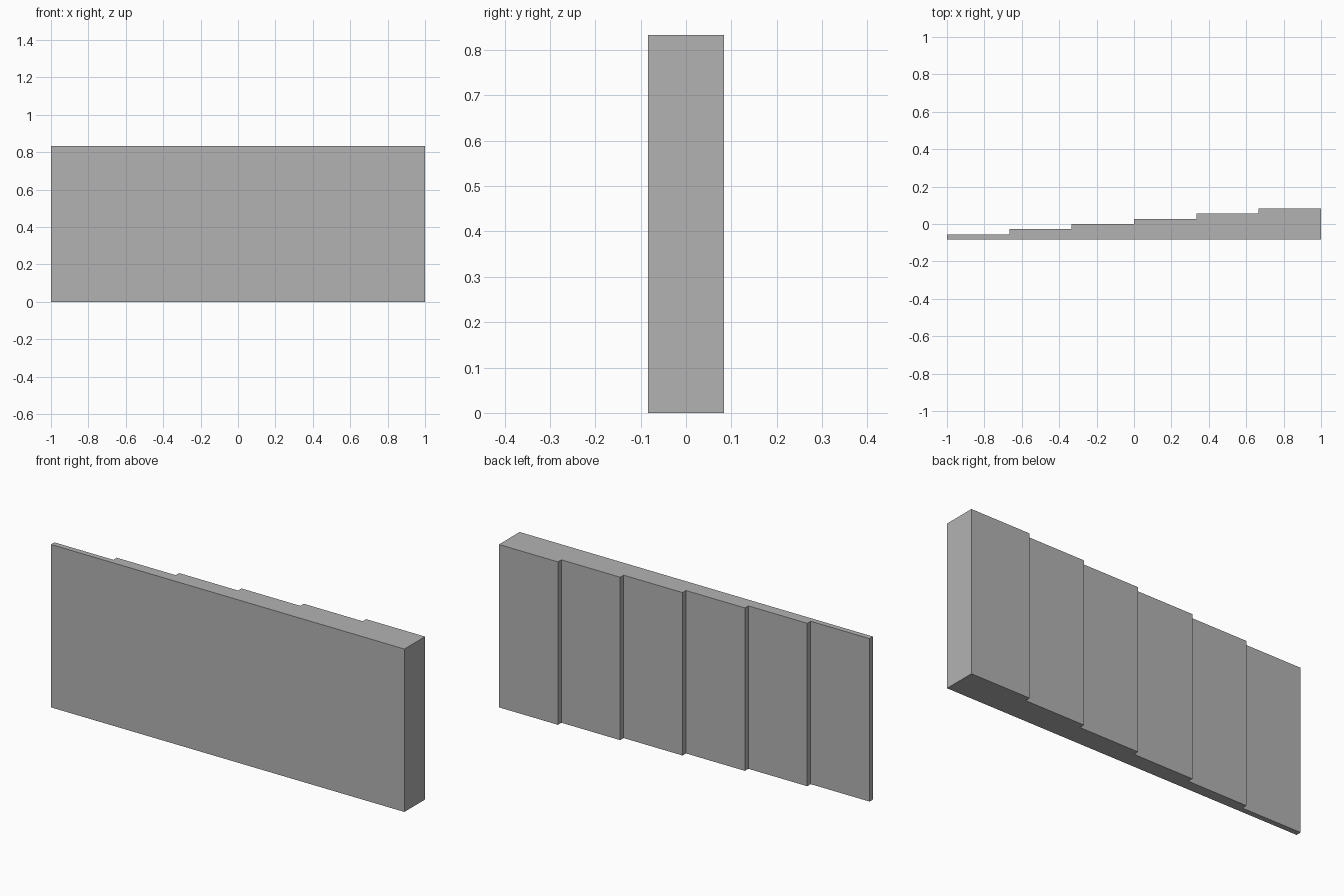
import bpy
import bmesh

cube = bpy.data.objects.get("Cube")
if cube:
    bpy.data.objects.remove(cube, do_unlink=True)

# Plain grey material
grey = bpy.data.materials.new("plain_grey")
grey.use_nodes = True
colour = (0.45, 0.45, 0.45, 1)
grey.diffuse_color = colour
grey.node_tree.nodes["Principled BSDF"].inputs["Base Color"].default_value = colour

STEPS = 6
WIDTH = 2.0 / STEPS
RISE = 1 / 36
HEIGHT = 5 / 6
FRONT = -RISE * STEPS / 2

# Stepped plan outline: flat front, back rising towards +x
outline = [(-1, FRONT), (1, FRONT)]
for i in reversed(range(STEPS)):
    y = FRONT + RISE * (i + 1)
    x = -1 + WIDTH * i
    outline += [(x + WIDTH, y), (x, y)]

# Extrude the outline upwards into one solid
bm = bmesh.new()
base = bm.faces.new([bm.verts.new((x, y, 0)) for x, y in outline])
solid = bmesh.ops.extrude_face_region(bm, geom=[base], use_keep_orig=True)
top = [v for v in solid["geom"] if isinstance(v, bmesh.types.BMVert)]
bmesh.ops.translate(bm, verts=top, vec=(0, 0, HEIGHT))
bmesh.ops.recalc_face_normals(bm, faces=bm.faces)

mesh = bpy.data.meshes.new("stepped_panel")
bm.to_mesh(mesh)
bm.free()
mesh.materials.append(grey)
panel = bpy.data.objects.new("stepped_panel", mesh)
bpy.context.collection.objects.link(panel)
